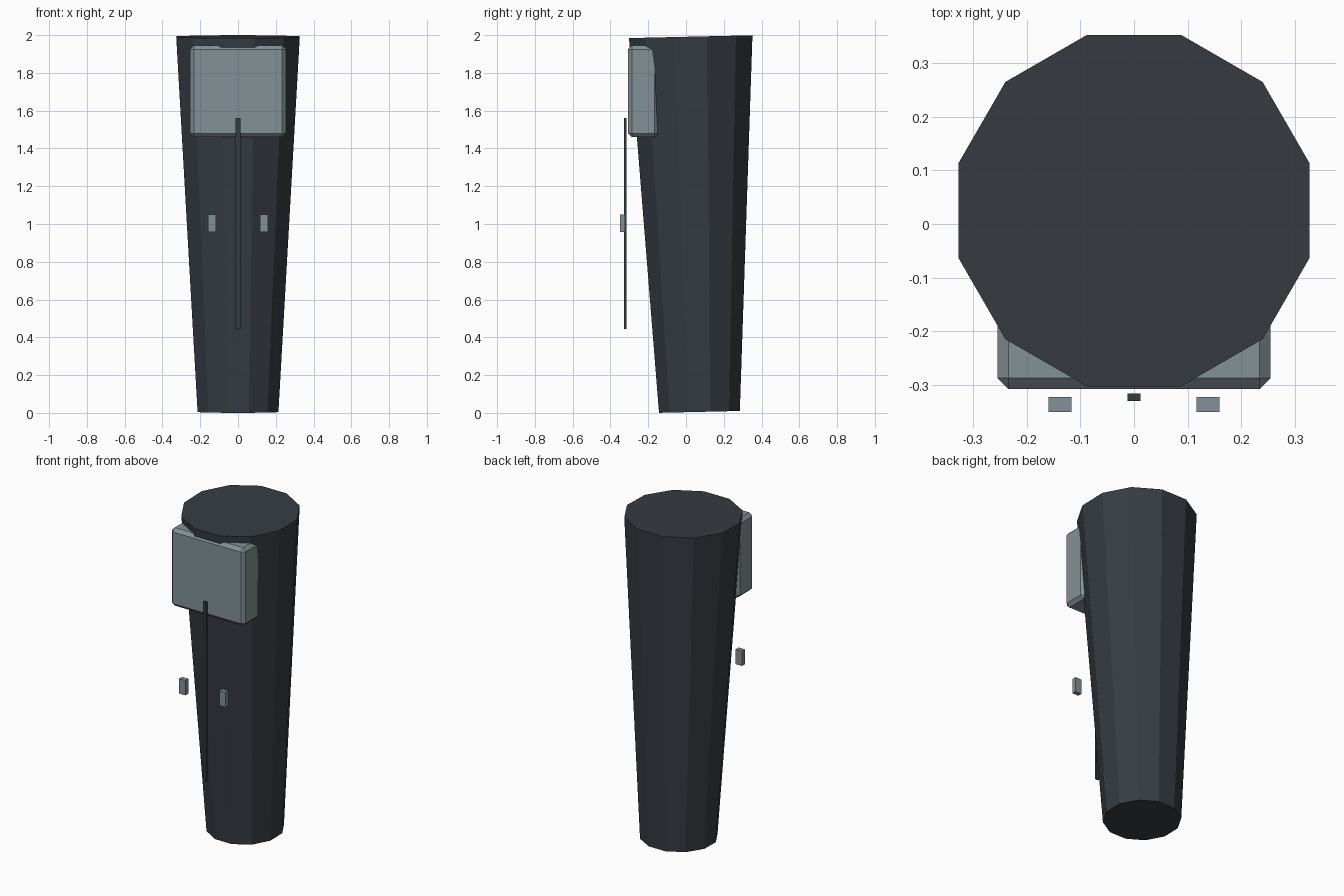
import bpy, math

if "Cube" in bpy.data.objects:
    bpy.data.objects.remove(bpy.data.objects["Cube"])


def material(name, srgb):
    m = bpy.data.materials.new(name)
    m.diffuse_color = [((c / 255 + 0.055) / 1.055) ** 2.4 for c in srgb] + [1]
    m.use_nodes = True
    m.node_tree.nodes["Principled BSDF"].inputs["Base Color"].default_value = m.diffuse_color
    return m


charcoal = material("charcoal", (54, 60, 66))
grey = material("blue_grey", (131, 145, 151))


def box(name, lo, hi, mat, bevel=0):
    bpy.ops.mesh.primitive_cube_add(size=1, location=[(a + b) / 2 for a, b in zip(lo, hi)])
    ob = bpy.context.object
    ob.name = name
    ob.scale = [b - a for a, b in zip(lo, hi)]
    bpy.ops.object.transform_apply(location=False, rotation=False, scale=True)
    ob.data.materials.append(mat)
    if bevel:
        mod = ob.modifiers.new("bevel", 'BEVEL')
        mod.width = bevel
        mod.segments = 1
    return ob


# Tapered twelve-sided body, leaning slightly forward
half = math.pi / 12
bpy.ops.mesh.primitive_cone_add(vertices=12, radius1=0.214 / math.cos(half),
                                radius2=0.327 / math.cos(half), depth=1.987)
body = bpy.context.object
body.name = "tapered_body"
body.rotation_euler = (0, 0, half)
bpy.ops.object.transform_apply(location=False, rotation=True, scale=False)
body.location = (0, 0.048, 0.9985)
body.rotation_euler = (0.0232, 0, 0)
body.data.materials.append(charcoal)

# Chamfered front panel near the top
box("front_panel", (-0.254, -0.307, 1.46), (0.254, -0.147, 1.945), grey, 0.02)

# Thin vertical rod in front
box("front_rod", (-0.012, -0.329, 0.445), (0.012, -0.315, 1.56), charcoal)

# Small blocks either side of the rod
for side, name in ((-1, "left_block"), (1, "right_block")):
    x = side * 0.138
    box(name, (x - 0.0215, -0.35, 0.957), (x + 0.0215, -0.322, 1.05), grey)
